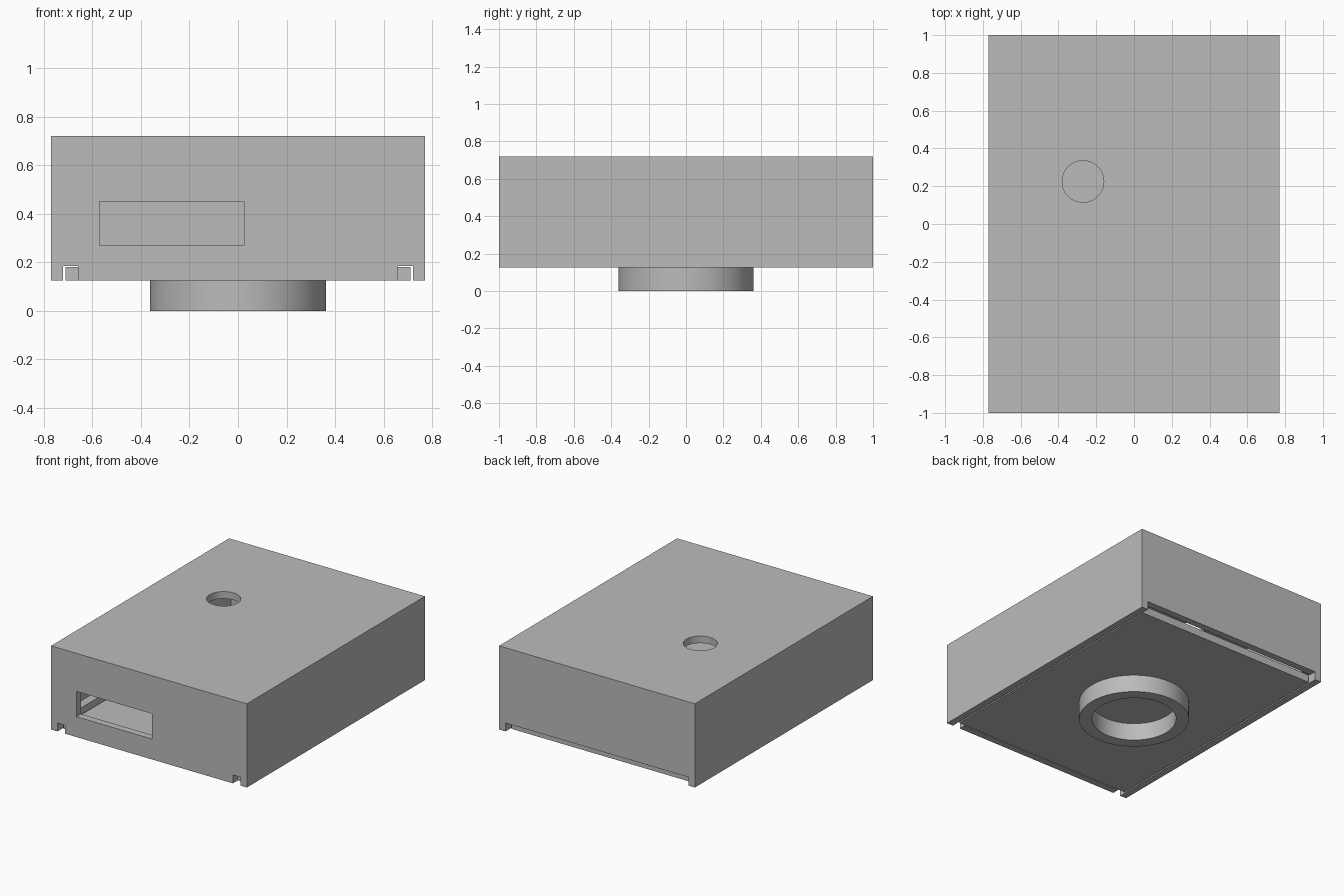
import bpy

if "Cube" in bpy.data.objects:
    bpy.data.objects.remove(bpy.data.objects["Cube"])

grey = bpy.data.materials.new("grey plastic")
grey.diffuse_color = (0.5, 0.5, 0.5, 1)
grey.use_nodes = True
grey.node_tree.nodes["Principled BSDF"].inputs["Base Color"].default_value = grey.diffuse_color


def box(name, x0, x1, y0, y1, z0, z1):
    bpy.ops.mesh.primitive_cube_add(
        size=1, location=((x0 + x1) / 2, (y0 + y1) / 2, (z0 + z1) / 2))
    ob = bpy.context.object
    ob.name = name
    ob.scale = (x1 - x0, y1 - y0, z1 - z0)
    bpy.ops.object.transform_apply(location=True, rotation=True, scale=True)
    ob.data.materials.append(grey)
    return ob


def cylinder(name, x, y, r, z0, z1, sides=64):
    bpy.ops.mesh.primitive_cylinder_add(
        vertices=sides, radius=r, depth=z1 - z0, location=(x, y, (z0 + z1) / 2))
    ob = bpy.context.object
    ob.name = name
    ob.data.materials.append(grey)
    return ob


def cut(target, cutters):
    # apply each boolean, then discard its cutter
    for c in cutters:
        c.hide_render = True
        m = target.modifiers.new("cut", 'BOOLEAN')
        m.operation, m.solver, m.object = 'DIFFERENCE', 'EXACT', c
        bpy.context.view_layer.objects.active = target
        bpy.ops.object.modifier_apply(modifier=m.name)
        bpy.data.objects.remove(c, do_unlink=True)


def smooth(ob):
    bpy.ops.object.select_all(action='DESELECT')
    ob.select_set(True)
    bpy.context.view_layer.objects.active = ob
    bpy.ops.object.shade_smooth_by_angle(angle=0.52)


W, L, Z0, Z1, T = 0.77, 1.0, 0.125, 0.72, 0.05

# hollow housing, open below, with port window, top hole and lid slots
housing = box("housing", -W, W, -L, L, Z0, Z1)
cut(housing, [
    box("cavity", -W + T, W - T, -L + T, L - T, 0.0, Z1 - T),
    box("port_window", -0.57, 0.025, -1.1, -0.9, 0.27, 0.45),
    cylinder("top_hole", -0.27, 0.225, 0.11, 0.6, 0.8),
    box("rear_lid_slot", -0.72, 0.72, 0.9, 1.1, 0.0, 0.185),
    box("front_notch_left", -0.72, -0.66, -1.1, -0.9, 0.0, 0.185),
    box("front_notch_right", 0.66, 0.72, -1.1, -0.9, 0.0, 0.185),
])
smooth(housing)

# rails inside the side walls, just above the lid
for side, s in (("left", -1), ("right", 1)):
    a, b = sorted((s * 0.66, s * 0.725))
    box("rail_" + side, a, b, -0.95, 0.95, 0.19, 0.24)

# sliding lid
box("lid", -0.71, 0.71, -0.945, 0.945, Z0, 0.18)

# round collar under the lid
collar = cylinder("collar", 0, 0, 0.362, 0.0, Z0 + 0.002, 96)
cut(collar, [cylinder("collar_bore", 0, 0, 0.277, -0.1, 0.2, 96)])
smooth(collar)
